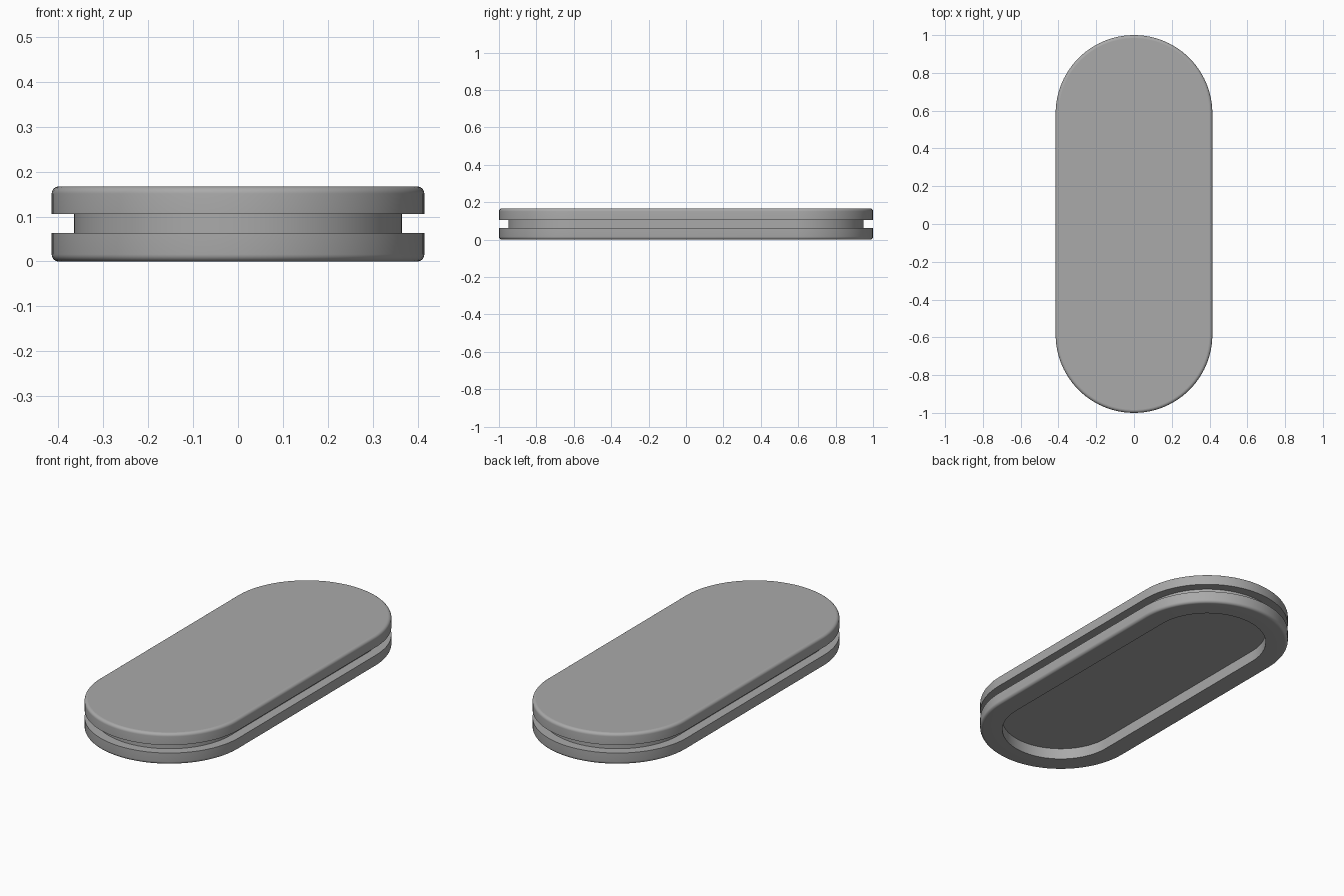
import bpy, bmesh, math

if "Cube" in bpy.data.objects:
    bpy.data.objects.remove(bpy.data.objects["Cube"])

HALF_W, HALF_L, H = 0.415, 1.0, 0.167   # overall stadium size
STRAIGHT = HALF_L - HALF_W              # centre offset of the end arcs
FILLET, ARC = 0.016, 48

def stadium(bm, inset, z):
    """Ring of vertices following the rounded outline, moved inwards by inset."""
    r = HALF_W - inset
    ring = []
    for side in (0, 1):
        cy = STRAIGHT if side == 0 else -STRAIGHT
        for i in range(ARC + 1):
            a = math.pi * (side + i / ARC)
            ring.append(bm.verts.new((r * math.cos(a), cy + r * math.sin(a), z)))
    return ring

# Profile (inset, z): recess, bottom lip, groove, top lip
fillet = [(FILLET * (1 - math.cos(a)), FILLET * (1 - math.sin(a)))
          for a in (math.pi / 2 * (1 - k / 6) for k in range(7))]
profile = [(0.114, 0.060), (0.114, 0.0)]
profile += fillet
profile += [(0, 0.063), (0.05, 0.063), (0.05, 0.106), (0, 0.106)]
profile += [(d, H - z) for d, z in reversed(fillet)]

bm = bmesh.new()
rings = [stadium(bm, d, z) for d, z in profile]
for a, b in zip(rings, rings[1:]):
    n = len(a)
    for i in range(n):
        j = (i + 1) % n
        bm.faces.new((a[i], a[j], b[j], b[i]))
bm.faces.new(rings[0])     # recess floor
bm.faces.new(rings[-1])    # top face
bmesh.ops.recalc_face_normals(bm, faces=bm.faces)

mesh = bpy.data.meshes.new("oval_plug")
bm.to_mesh(mesh)
bm.free()
plug = bpy.data.objects.new("oval_plug", mesh)
bpy.context.collection.objects.link(plug)

grey = bpy.data.materials.new("mid grey")
grey.diffuse_color = (0.4, 0.4, 0.4, 1)
grey.use_nodes = True
grey.node_tree.nodes["Principled BSDF"].inputs["Base Color"].default_value = grey.diffuse_color
mesh.materials.append(grey)

# Smooth walls, crisp lips, flat caps
bpy.context.view_layer.objects.active = plug
plug.select_set(True)
bpy.ops.object.shade_smooth_by_angle(angle=math.radians(30))
for p in mesh.polygons:
    if len(p.vertices) > 4:
        p.use_smooth = False
